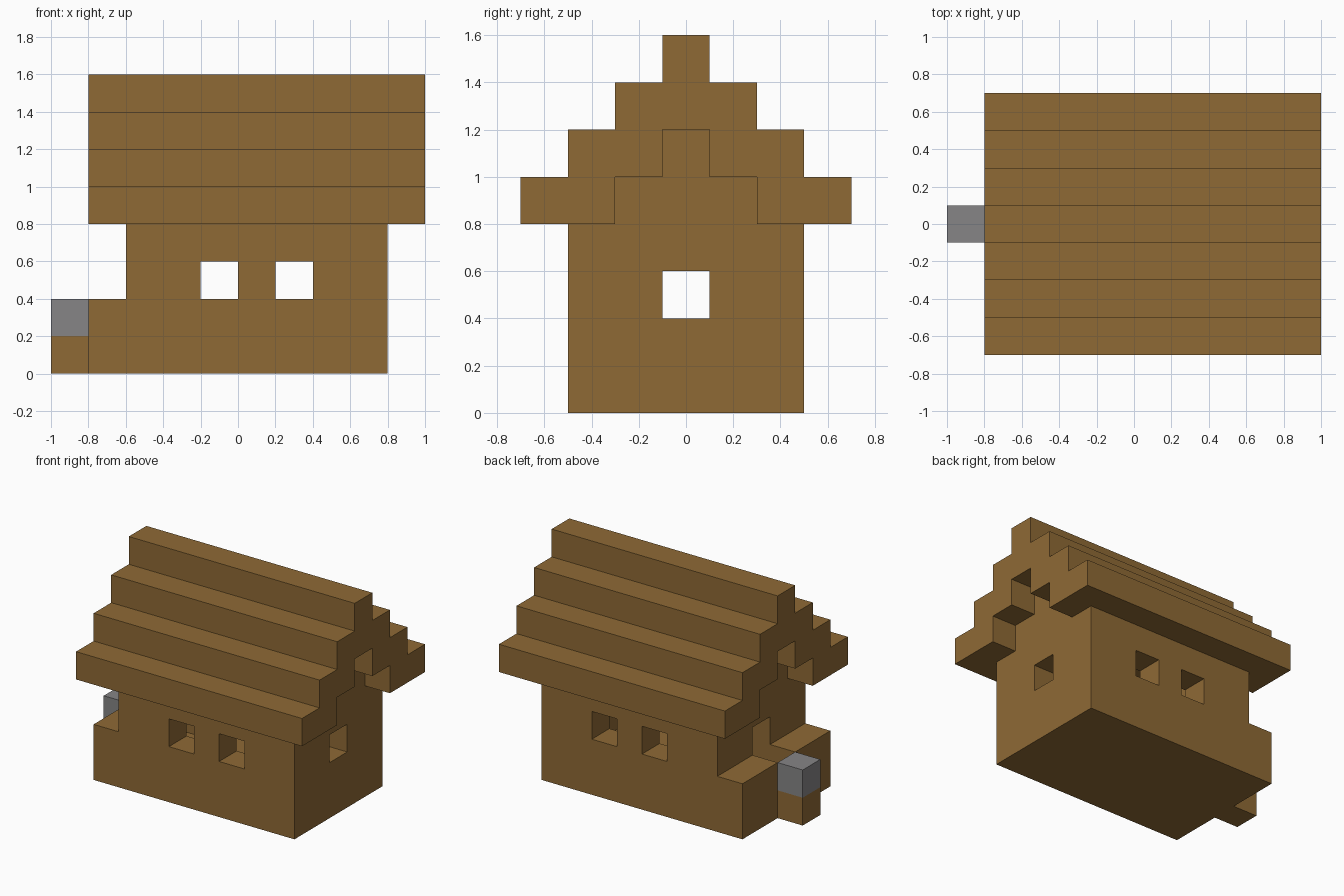
import bpy
import bmesh
from mathutils import Vector

cube = bpy.data.objects.get("Cube")
if cube:
    bpy.data.objects.remove(cube, do_unlink=True)


def make_material(name, rgb):
    mat = bpy.data.materials.new(name)
    mat.use_nodes = True
    mat.diffuse_color = (*rgb, 1)
    bsdf = next(n for n in mat.node_tree.nodes if n.type == 'BSDF_PRINCIPLED')
    bsdf.inputs["Base Color"].default_value = (*rgb, 1)
    return mat


wood = make_material("brown wood", (0.275, 0.144, 0.036))
stone = make_material("grey stone", (0.24, 0.235, 0.24))


def extrude_x(name, profile, x0, x1, mat=wood):
    """Extrude a closed (y, z) outline along x."""
    bm = bmesh.new()
    face = bm.faces.new([bm.verts.new((x0, y, z)) for y, z in profile])
    out = bmesh.ops.extrude_face_region(bm, geom=[face])
    moved = [v for v in out["geom"] if isinstance(v, bmesh.types.BMVert)]
    bmesh.ops.translate(bm, verts=moved, vec=Vector((x1 - x0, 0, 0)))
    bmesh.ops.recalc_face_normals(bm, faces=bm.faces)
    mesh = bpy.data.meshes.new(name)
    bm.to_mesh(mesh)
    bm.free()
    mesh.materials.append(mat)
    obj = bpy.data.objects.new(name, mesh)
    bpy.context.collection.objects.link(obj)
    return obj


def box(name, x, y, z, mat=wood):
    outline = [(y[0], z[0]), (y[1], z[0]), (y[1], z[1]), (y[0], z[1])]
    return extrude_x(name, outline, x[0], x[1], mat)


def mirrored(half):
    """Complete a right-hand outline with its mirror image across y = 0."""
    return half + [(-y, z) for y, z in reversed(half)]


def combine(target, tool, operation):
    """Apply a boolean and delete the tool."""
    mod = target.modifiers.new("cut", 'BOOLEAN')
    mod.operation = operation
    mod.solver = 'EXACT'
    mod.object = tool
    bpy.context.view_layer.update()
    graph = bpy.context.evaluated_depsgraph_get()
    mesh = bpy.data.meshes.new_from_object(target.evaluated_get(graph))
    target.modifiers.clear()
    target.data = mesh
    bpy.data.objects.remove(tool, do_unlink=True)


# House walls with stepped gables, hollow inside, plus the low porch
walls = extrude_x("house_walls", mirrored(
    [(0.5, 0), (0.5, 0.8), (0.3, 0.8), (0.3, 1), (0.1, 1), (0.1, 1.2)]), -0.6, 0.8)
cavity = extrude_x("cavity", mirrored(
    [(0.3, 0.2), (0.3, 0.8), (0.4, 0.8), (0.4, 1.3)]), -0.4, 0.6)
combine(walls, cavity, 'DIFFERENCE')
combine(walls, box("porch", (-0.8, -0.6), (-0.5, 0.5), (0, 0.4)), 'UNION')

# Window and door openings
for x in (-0.2, 0.2):
    combine(walls, box("window_cutter", (x, x + 0.2), (-0.7, 0.7), (0.4, 0.6)), 'DIFFERENCE')
combine(walls, box("end_window_cutter", (0.5, 0.9), (-0.1, 0.1), (0.4, 0.6)), 'DIFFERENCE')
combine(walls, box("door_cutter", (-0.9, -0.3), (-0.1, 0.1), (0.2, 0.6)), 'DIFFERENCE')

# Stepped roof: outer stairs going up, inner stairs coming back underneath
outer, inner = [], []
for i in range(4):
    y, z = 0.7 - 0.2 * i, 0.8 + 0.2 * i
    outer += [(y, z), (y, z + 0.2)]
for i in range(2):
    y, z = 0.3 - 0.2 * i, 0.8 + 0.2 * i
    inner += [(y, z), (y, z + 0.2)]
left_side = [(-y, z) for y, z in reversed(outer)]
left_under = [(-y, z) for y, z in inner]
extrude_x("stepped_roof", outer + left_side + left_under + inner[::-1], -0.8, 1)

# Step in front of the porch with a stone block on top
box("front_step", (-1, -0.8), (-0.1, 0.1), (0, 0.2))
box("stone_block", (-1, -0.8), (-0.1, 0.1), (0.2, 0.4), stone)
